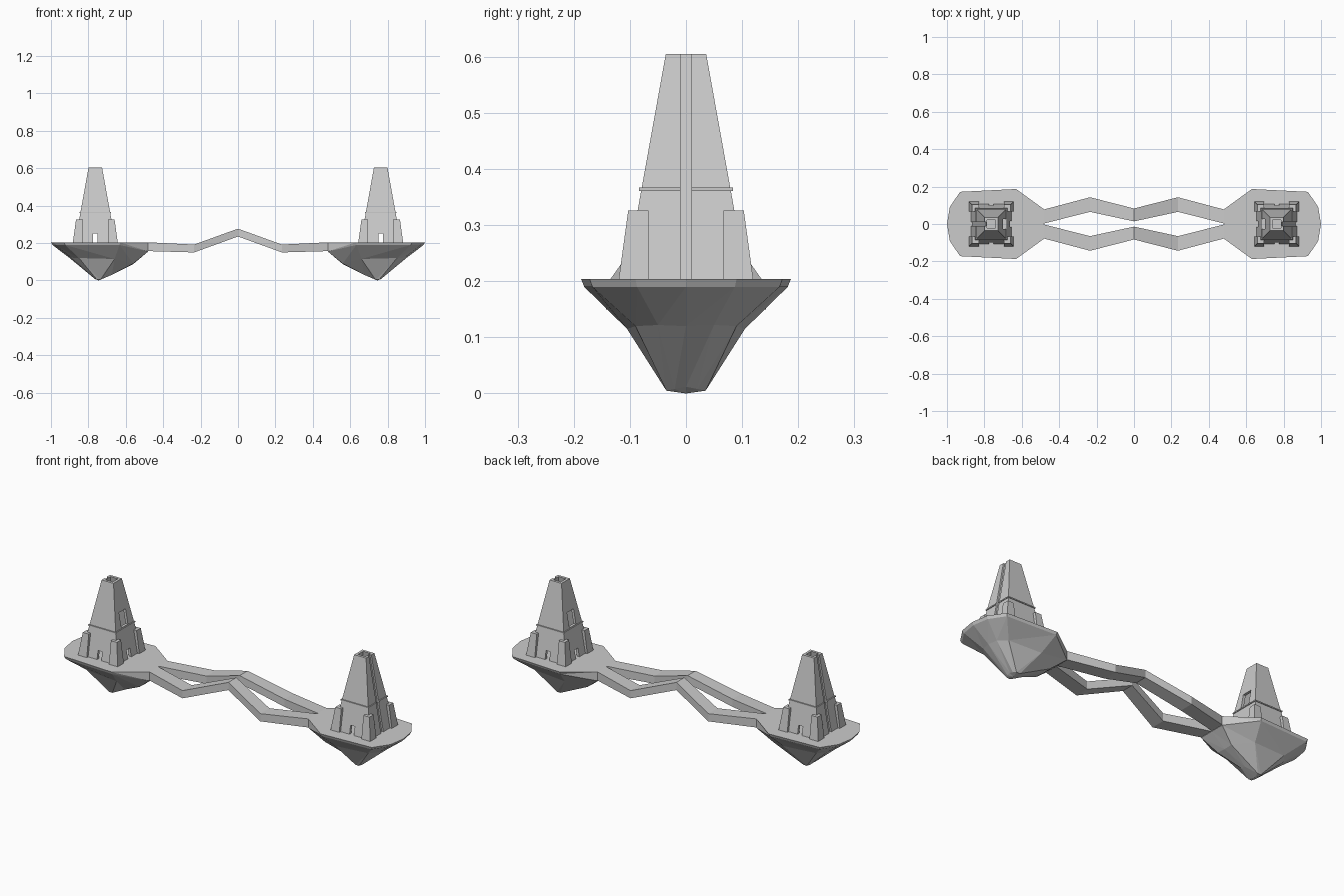
import bpy, bmesh

if "Cube" in bpy.data.objects:
    bpy.data.objects.remove(bpy.data.objects["Cube"])

DECK = 0.204      # height of the island tops
TOWER_X = 0.763   # distance of the towers from the centre


def make_object(name, verts, faces):
    bm = bmesh.new()
    vs = [bm.verts.new(v) for v in verts]
    for f in faces:
        bm.faces.new([vs[i] for i in f])
    bmesh.ops.recalc_face_normals(bm, faces=bm.faces)
    mesh = bpy.data.meshes.new(name)
    bm.to_mesh(mesh)
    bm.free()
    ob = bpy.data.objects.new(name, mesh)
    bpy.context.collection.objects.link(ob)
    return ob


def loft(name, rings, closed=False, caps=True):
    """Skin equal-length rings; closed joins the last ring to the first."""
    n, m = len(rings[0]), len(rings)
    verts = [v for r in rings for v in r]
    faces = []
    for k in range(m if closed else m - 1):
        a, b = k * n, ((k + 1) % m) * n
        faces += [(a + i, a + (i + 1) % n, b + (i + 1) % n, b + i) for i in range(n)]
    if caps and not closed:
        faces += [tuple(range(n)), tuple(range((m - 1) * n, m * n))]
    return make_object(name, verts, faces)


def rect(x0, x1, y0, y1, z):
    return [(x0, y0, z), (x1, y0, z), (x1, y1, z), (x0, y1, z)]


def box(name, x, y, z):
    return loft(name, [rect(*x, *y, z[0]), rect(*x, *y, z[1])])


def cut(ob, cutters):
    for c in cutters:
        mod = ob.modifiers.new("cut", 'BOOLEAN')
        mod.operation, mod.solver, mod.object = 'DIFFERENCE', 'EXACT', c
    dg = bpy.context.evaluated_depsgraph_get()
    mesh = bpy.data.meshes.new_from_object(ob.evaluated_get(dg))
    ob.modifiers.clear()
    ob.data = mesh
    for c in cutters:
        bpy.data.objects.remove(c)


# Island outline, from outer tip to inner end (half, mirrored in y)
RIM = [(1, 0), (.985, .09), (.93, .172), (.63, .187), (.48, .078), (.48, 0)]
MID = [(.90, 0, .12), (.89, .05, .122), (.85, .09, .12), (.66, .105, .115),
       (.56, .05, .09), (.56, 0, .088)]
TIP = [(.768, 0, .012), (.765, .02, .008), (.755, .035, .005), (.735, .035, .005),
       (.675, .012, .03), (.675, 0, .03)]


def island(side, name):
    lip = [(.74 + (x - .74) * .97, y * .97, .19) for x, y in RIM[:4]]
    lip += [(x, y, .155) for x, y in RIM[4:]]
    rings = []
    for half in ([(x, y, DECK) for x, y in RIM], lip, MID, TIP):
        full = half + [(x, -y, z) for x, y, z in half[-2:0:-1]]
        rings.append([(side * x, y, z) for x, y, z in full])
    n = len(rings[0])
    verts = [v for r in rings for v in r] + [(side * .745, 0, 0)]
    faces = [tuple(range(n))]
    for k in range(3):
        a, b = k * n, k * n + n
        for i in range(n):
            j = (i + 1) % n
            faces += [(a + i, a + j, b + i), (a + j, b + j, b + i)]
    faces += [(3 * n + i, 3 * n + (i + 1) % n, 4 * n) for i in range(n)]
    make_object(name + "_island", verts, faces)


def tower(side, name):
    def half_at(z):
        return .036 + (.605 - z) * .18

    # Hollow tapered shaft with a thin band, as one closed square profile
    profile = [(half_at(.195), .195), (half_at(.361), .361), (.084, .361), (.084, .367),
               (half_at(.367), .367), (.036, .605), (.022, .605), (half_at(.195) - .015, .195)]
    shaft = loft(name + "_tower", [rect(-h, h, -h, h, z) for h, z in profile], closed=True)
    # Doors, inward window and outward slot (local +x faces outward)
    lo, hi = half_at(.18) - .009, half_at(.65) - .009
    cut(shaft, [
        box("door_cut", (-.013, .013), (-.2, .2), (.15, .25)),
        box("inner_door_cut", (-.2, -.05), (-.015, .015), (.15, .25)),
        box("window_cut", (-.2, -.03), (-.028, .028), (.37, .45)),
        loft("slot_cut", [rect(lo, .2, -.01, .01, .18), rect(hi, .2, -.01, .01, .65)]),
    ])
    shaft.location.x = side * TOWER_X
    if side < 0:
        shaft.rotation_euler.z = 3.14159265

    # Corner buttresses
    for sx in (-1, 1):
        for sy in (-1, 1):
            rings = []
            for outer, z in ((.121, .195), (.103, .326)):
                rings.append([(side * TOWER_X + sx * x, sy * y, vz)
                              for x, y, vz in rect(.067, outer, .067, outer, z)])
            loft(name + "_buttress", rings)


for side, name in ((-1, "left"), (1, "right")):
    island(side, name)
    tower(side, name)

# Twin zigzag bridge strands: x, inner y, outer y, bottom z, top z
HALF = [(.48, .003, .078, .157, DECK), (.235, .065, .143, .15, .192), (0, .014, .083, .235, .277)]
PATH = [(-p[0], *p[1:]) for p in HALF] + HALF[1::-1]
for side, name in ((-1, "front"), (1, "back")):
    loft(name + "_bridge_strand",
         [[(x, side * a, b), (x, side * o, b), (x, side * o, t), (x, side * a, t)]
          for x, a, o, b, t in PATH])
